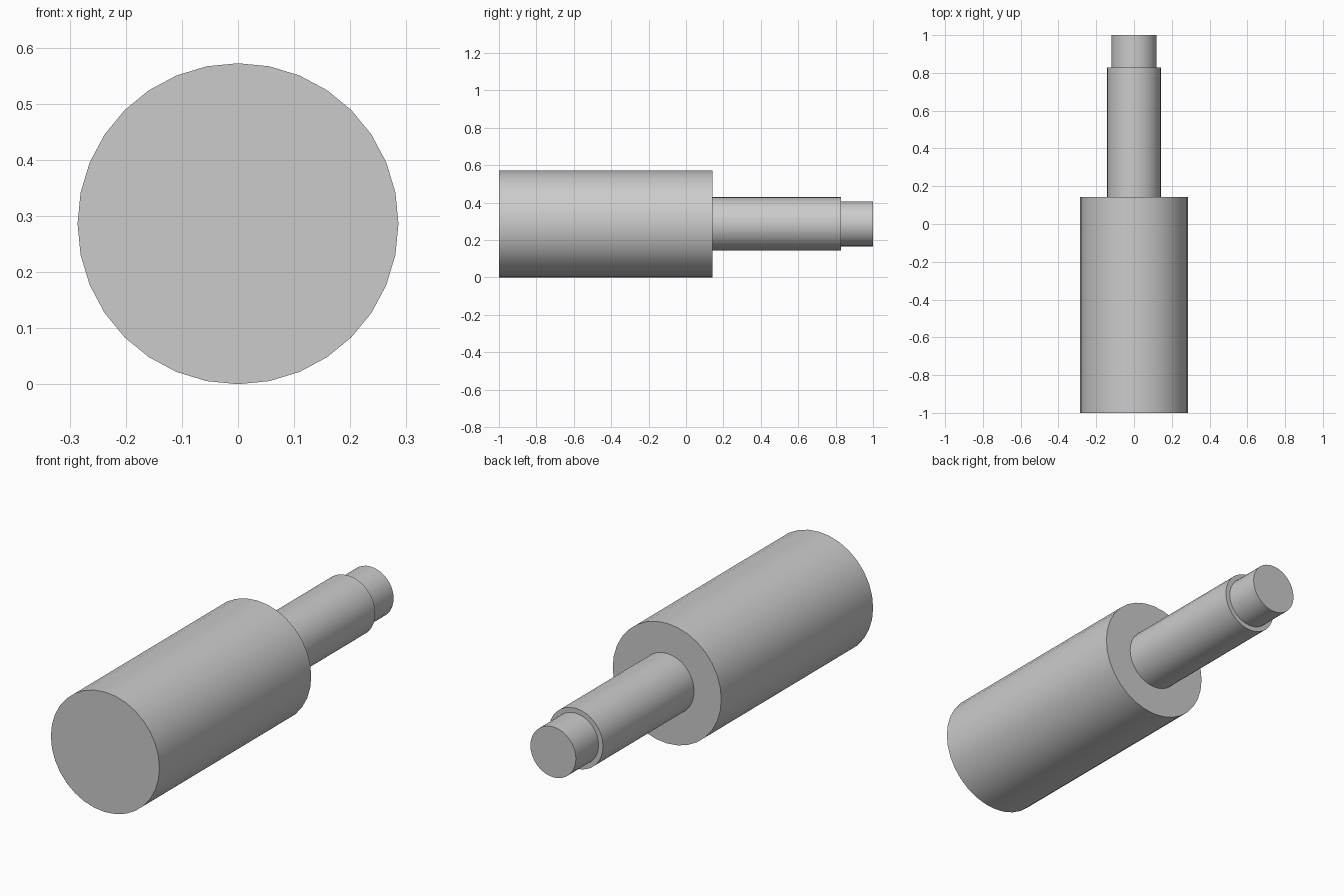
import bpy
import math

cube = bpy.data.objects.get("Cube")
if cube:
    bpy.data.objects.remove(cube, do_unlink=True)

AXIS_HEIGHT = 0.286

# Plain grey metal
grey = bpy.data.materials.new("grey")
grey.use_nodes = True
colour = (0.6, 0.6, 0.6, 1)
grey.diffuse_color = colour
grey.node_tree.nodes["Principled BSDF"].inputs["Base Color"].default_value = colour


def rod(name, radius, front, back):
    """Capped cylinder lying along y, with a vertex at its top."""
    bpy.ops.mesh.primitive_cylinder_add(
        vertices=32, radius=radius, depth=back - front,
        location=(0, (front + back) / 2, AXIS_HEIGHT),
        rotation=(math.pi / 2, 0, 0))
    obj = bpy.context.object
    obj.name = name
    obj.data.materials.append(grey)
    bpy.ops.object.transform_apply(location=False, rotation=True, scale=False)
    bpy.ops.object.shade_smooth_by_angle(angle=math.radians(30))
    return obj


# Thick body, then two narrowing shaft steps toward the back
rod("body", 0.286, -1.0, 0.143)
rod("shaft", 0.143, 0.143, 0.829)
rod("shaft_tip", 0.12, 0.829, 1.0)
